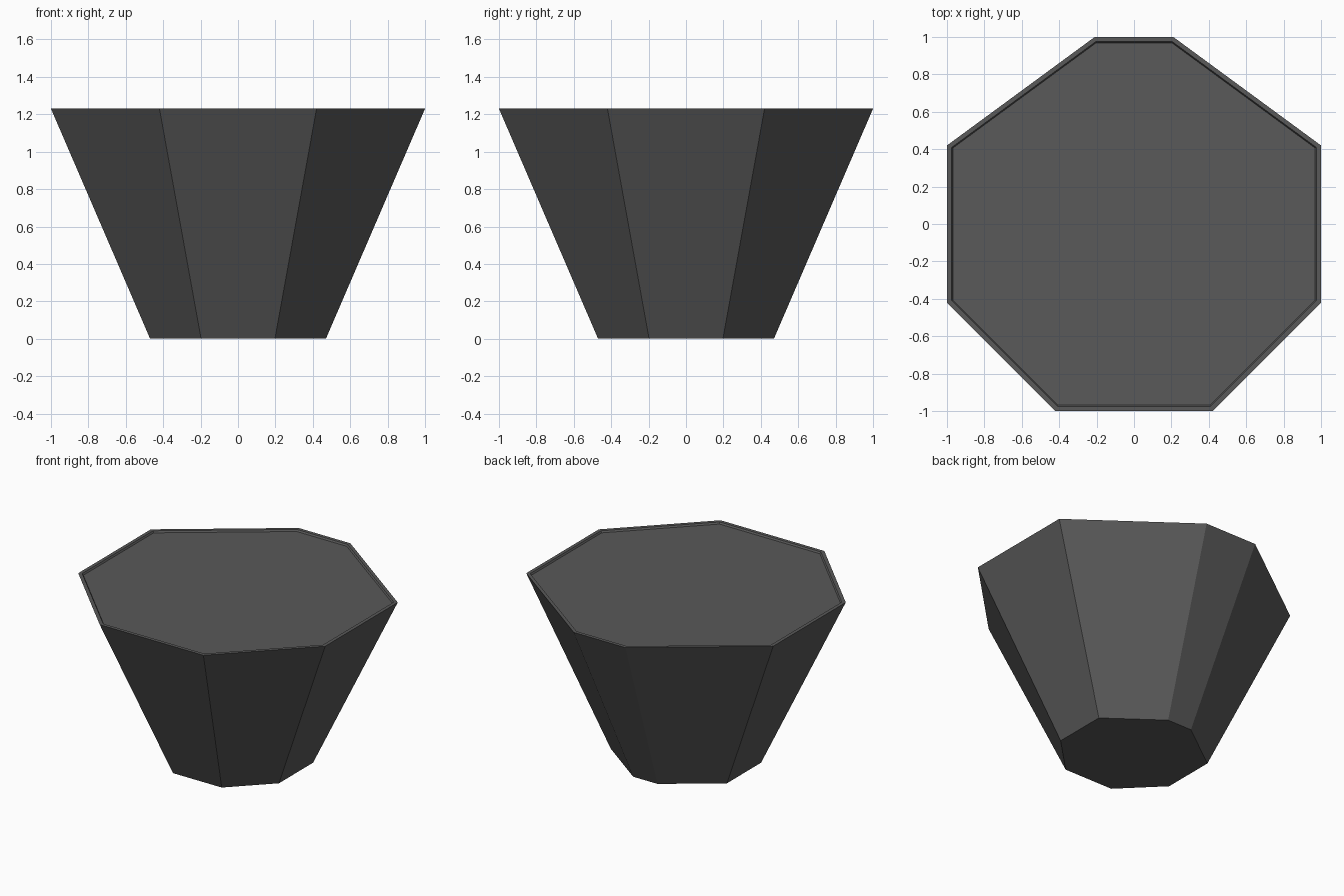
import bpy, bmesh

if "Cube" in bpy.data.objects:
    bpy.data.objects.remove(bpy.data.objects["Cube"])

HEIGHT = 1.23


def material(name, value):
    m = bpy.data.materials.new(name)
    m.diffuse_color = (value, value, value, 1)
    m.use_nodes = True
    m.node_tree.nodes["Principled BSDF"].inputs["Base Color"].default_value = m.diffuse_color
    return m


# Octagon outline with a narrower back edge
half = [(0.42, -1), (1, -0.42), (1, 0.42), (0.21, 1)]
outline = half + [(-x, y) for x, y in reversed(half)]

# Tapered pot: base, outer wall, flat rim, shallow recess, fill
bm = bmesh.new()
levels = [(0.47, 0), (1, HEIGHT), (0.975, HEIGHT), (0.968, HEIGHT - 0.012)]
rings = [[bm.verts.new((x * s, y * s, z)) for x, y in outline] for s, z in levels]
for a, b in zip(rings, rings[1:]):
    for i in range(8):
        j = (i + 1) % 8
        bm.faces.new((a[i], a[j], b[j], b[i]))
bm.faces.new(rings[0][::-1])
bm.faces.new(rings[-1])

mesh = bpy.data.meshes.new("planter_pot")
bm.to_mesh(mesh)
bm.free()
mesh.materials.append(material("dark grey", 0.1))
pot = bpy.data.objects.new("planter_pot", mesh)
bpy.context.collection.objects.link(pot)
